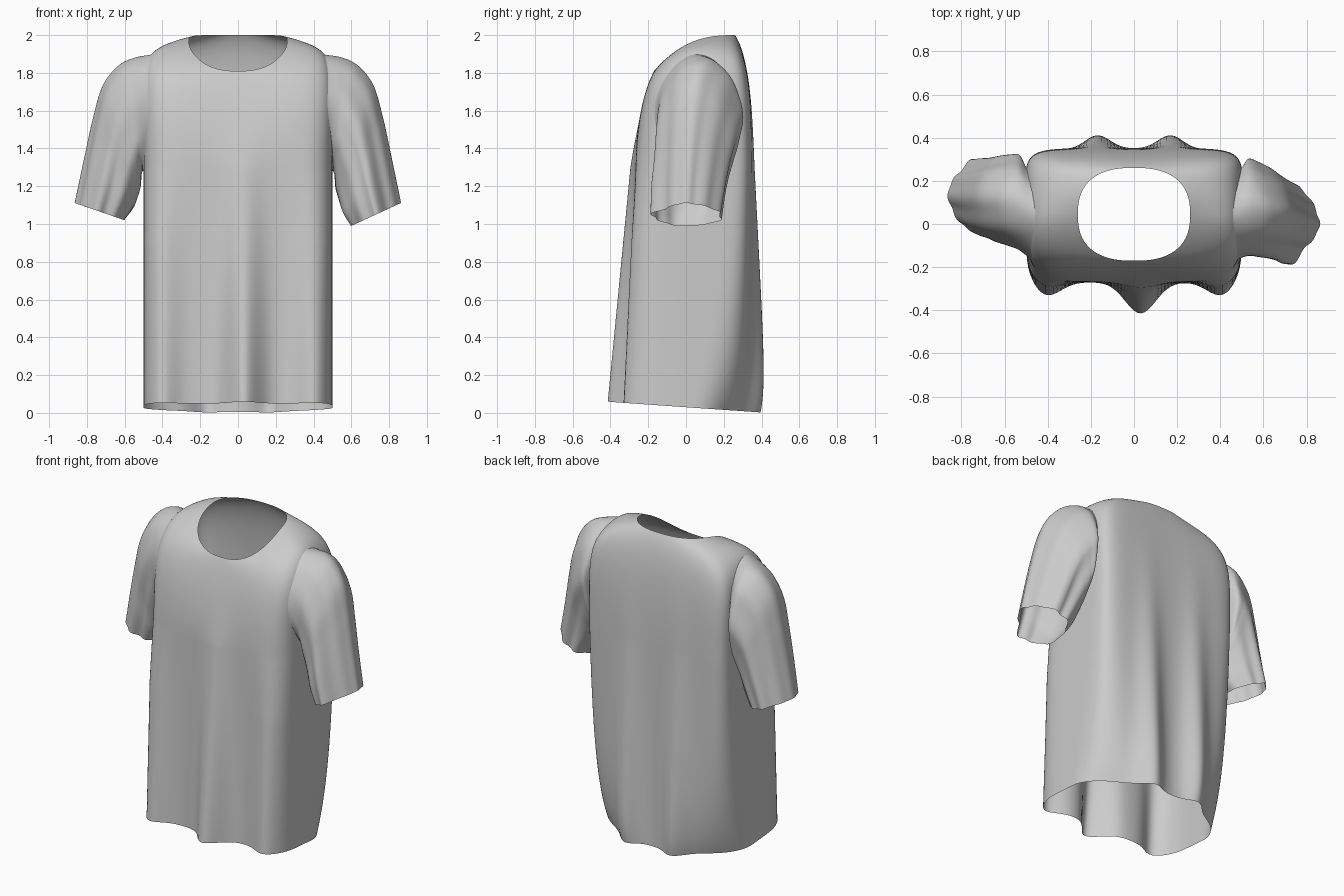
import bpy, bmesh, math
from mathutils import Vector

cube = bpy.data.objects.get("Cube")
if cube:
    bpy.data.objects.remove(cube, do_unlink=True)

cloth = bpy.data.materials.new("grey_cloth")
cloth.use_nodes = True
GREY = (0.6, 0.6, 0.6, 1)
cloth.diffuse_color = GREY
cloth.node_tree.nodes["Principled BSDF"].inputs["Base Color"].default_value = GREY


def mix(a, b, t):
    return a + (b - a) * t


def bump(u, width):
    return math.exp(-(u / width) ** 2)


def rounded(angle, power):
    """Point of a unit superellipse in the given direction."""
    c, s = math.cos(angle), math.sin(angle)
    r = (abs(c) ** power + abs(s) ** power) ** (-1 / power)
    return c * r, s * r


def spline(rows, t):
    """Smooth curve through a list of points, t from 0 to 1."""
    f = t * (len(rows) - 1)
    i = min(int(f), len(rows) - 2)
    f -= i
    a, b, c, d = (rows[max(0, min(len(rows) - 1, i + k))] for k in (-1, 0, 1, 2))
    return b + f / 2 * (c - a + f * (2*a - 5*b + 4*c - d + f * (3*(b - c) + d - a)))


def loft(name, point, rows, cols, drop=None):
    """Open tube from point(v, angle), leaving out faces chosen by drop."""
    bm = bmesh.new()
    grid = [[bm.verts.new(point(j / rows, math.tau * i / cols)) for i in range(cols)]
            for j in range(rows + 1)]
    for j in range(rows):
        for i in range(cols):
            if drop and drop((j + 0.5) / rows, math.tau * (i + 0.5) / cols):
                continue
            k = (i + 1) % cols
            bm.faces.new((grid[j][i], grid[j][k], grid[j + 1][k], grid[j + 1][i]))
    loose = [v for v in bm.verts if not v.link_faces]
    bmesh.ops.delete(bm, geom=loose, context='VERTS')
    bmesh.ops.recalc_face_normals(bm, faces=bm.faces)
    for f in bm.faces:
        f.smooth = True
    mesh = bpy.data.meshes.new(name)
    bm.to_mesh(mesh)
    bm.free()
    mesh.materials.append(cloth)
    bpy.context.collection.objects.link(bpy.data.objects.new(name, mesh))


# Torso: draped tube up to the chest, then curved over the shoulders to the neckline
CHEST = 1.3


def drape(angle, z):
    if math.sin(angle) < 0:
        ux, uy = rounded(angle, mix(6, 4, max(0, min(1, (z - 0.9) / 0.6))))
        x = 0.5 * ux
        fold = 0.15 * bump(x - 0.03, 0.1) + 0.09 * bump(abs(x) - 0.42, 0.1)
    else:
        ux, uy = rounded(angle, mix(1.8, 8, min(1, z / 1.3)))
        x = 0.5 * ux
        fold = 0.08 * bump(abs(x) - 0.175, 0.085)
    y = 0.04 + 0.31 * uy
    y += math.copysign(fold * uy ** 2 * max(0, 1 - z / 1.55), uy)
    return x, y


def torso_point(v, angle):
    hem = 0.03 - 0.07 * drape(angle, 0)[1]
    if v < 0.5:
        z = mix(hem, CHEST, v * 2)
        return Vector((*drape(angle, z), z))
    t = v * 2 - 1
    weight = math.sin(angle) ** 2
    front = math.sin(angle) < 0
    start = Vector((*drape(angle, CHEST), CHEST))
    x, y = drape(angle, 2)
    chest = Vector((x, y, mix(1.85, 1.45 if front else 1.6, weight)))
    shoulder = Vector((x * 1.12, 0.05 + (y - 0.05) * (0.85 if front else 0.96),
                       mix(1.93, 1.7 if front else 1.88, weight)))
    nx, ny = rounded(angle, 2.5)
    ny = 0.045 + 0.215 * ny
    neck = Vector((0.26 * nx, ny, 2 - 0.19 * ((0.26 - ny) / 0.43) ** 2.6))
    s = 1 - t
    return start * s**3 + chest * 3*s*s*t + shoulder * 3*s*t*t + neck * t**3


# Armhole: an oval around each side of the torso surface
HOLE_V, HOLE_HEIGHT, HOLE_ANGLE = 0.66, 0.175, 0.66


def in_armhole(v, angle):
    side_angle = math.asin(math.sin(angle))
    return math.hypot((v - HOLE_V) / HOLE_HEIGHT, side_angle / HOLE_ANGLE) < 0.94


loft("shirt_body", torso_point, 96, 192, in_armhole)

# Sleeves: top x, top z, underside x, underside z, centre y, half depth
SLEEVE = [
    (0.55, 1.88, 0.51, 1.26, 0.075, 0.225),
    (0.635, 1.835, 0.515, 1.19, 0.065, 0.22),
    (0.715, 1.73, 0.53, 1.13, 0.05, 0.21),
    (0.765, 1.56, 0.545, 1.08, 0.035, 0.2),
    (0.81, 1.35, 0.565, 1.04, 0.02, 0.195),
    (0.86, 1.11, 0.60, 0.99, 0.01, 0.185),
]


def sleeve_point(side):
    taper = 0.4 if side > 0 else 0.15

    def point(v, angle):
        c, s = math.cos(angle), math.sin(angle)
        # the first rings lie on the torso so that the cloth flows outwards
        rings = [torso_point(HOLE_V + HOLE_HEIGHT * c * k, HOLE_ANGLE * s * k)
                 for k in (1.06, 0.96)]
        for n, (tx, tz, bx, bz, yc, depth) in enumerate(SLEEVE):
            u = (n + 1) / len(SLEEVE)
            # lengthwise creases, narrow towards the outer edge
            crease = 1 + 0.05 * u * math.sin(5 * angle + side + 2 * u) \
                + 0.05 * u * math.sin(9 * angle + 2 * u)
            up = 0.5 + c * mix(1, crease, 0.4) / 2
            width = depth * crease * (1 - taper * u * max(c, 0))
            z = mix(bz, tz, up)
            y = yc + s * width
            if side < 0:
                y = yc + 0.12 * u + s * width * (1 - 0.12 * u)
                z += 0.03 * u * (1 - c) / 2
            rings.append(Vector((mix(bx, tx, up), y, z)))
        p = spline(rings, v)
        return Vector((side * p.x, p.y, p.z))
    return point


for name, side in (("left_sleeve", 1), ("right_sleeve", -1)):
    loft(name, sleeve_point(side), 56, 112)
